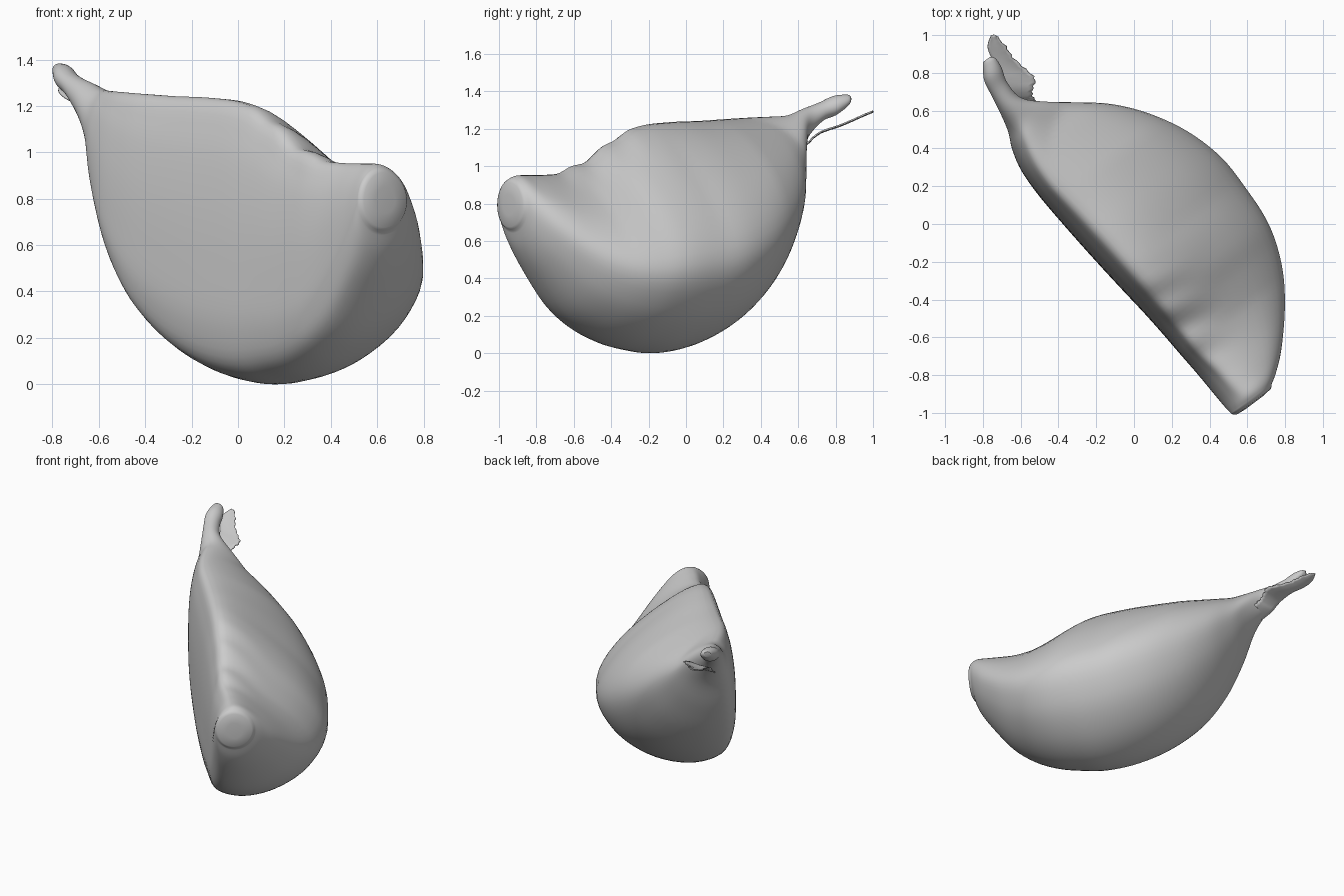
import bpy, bmesh, math
from mathutils import Vector

if "Cube" in bpy.data.objects:
    bpy.data.objects.remove(bpy.data.objects["Cube"])

ALONG = Vector((-0.6, 0.8, 0))    # root -> tip, horizontal
ACROSS = Vector((0.8, 0.6, 0))    # flat face -> rounded back


def spline(pts, n, closed=False):
    """Catmull-Rom through tuples of any length, n steps per span."""
    m, out = len(pts), []
    for i in range(m if closed else m - 1):
        if closed:
            q = [pts[(i + k) % m] for k in (-1, 0, 1, 2)]
        else:
            q = [pts[min(max(i + k, 0), m - 1)] for k in (-1, 0, 1, 2)]
        for j in range(n):
            t = j / n
            out.append(tuple(0.5 * (2 * b + (c - a) * t + (2 * a - 5 * b + 4 * c - d) * t * t
                                    + (3 * b - a - 3 * c + d) * t ** 3) for a, b, c, d in zip(*q)))
    if not closed:
        out.append(tuple(pts[-1]))
    return out


def finish(bm, name, angle):
    bmesh.ops.recalc_face_normals(bm, faces=bm.faces)
    me = bpy.data.meshes.new(name)
    bm.to_mesh(me)
    bm.free()
    ob = bpy.data.objects.new(name, me)
    bpy.context.collection.objects.link(ob)
    bpy.ops.object.select_all(action='DESELECT')
    ob.select_set(True)
    bpy.context.view_layer.objects.active = ob
    bpy.ops.object.shade_smooth_by_angle(angle=math.radians(angle))
    return ob


# Rounded-triangle cross-section in a unit box: ridge, flat face, keel, bulge, slope
WEDGE = spline([(.15, 1), (.06, .88), (.015, .66), (0, .40), (.01, .19), (.09, .05),
                (.33, 0), (.62, .055), (.88, .20), (1, .41), (.81, .66), (.42, .91)], 5, True)
N = len(WEDGE)
ROUND = [(.5 - .5 * math.sin(2 * math.pi * i / N), .5 + .5 * math.cos(2 * math.pi * i / N))
         for i in range(N)]

# Stations: along, across min, across max, z min, z max, roundness
STATIONS = [
    (-1.115, -.19, .075, .655, .935, .9), (-1.08, -.195, .13, .56, .95, .7),
    (-1.00, -.20, .225, .43, .952, .4), (-.85, -.207, .36, .235, .955, .15),
    (-.70, -.217, .465, .12, .985, 0), (-.55, -.227, .535, .05, 1.05, 0),
    (-.40, -.24, .575, .015, 1.14, 0), (-.22, -.26, .587, 0, 1.212, 0),
    (0, -.282, .582, .04, 1.235, 0), (.22, -.30, .522, .14, 1.242, 0),
    (.42, -.312, .415, .30, 1.252, 0), (.58, -.308, .285, .51, 1.26, .1),
    (.70, -.28, .14, .75, 1.265, .3), (.79, -.24, .025, .98, 1.272, .6),
    (.89, -.215, -.075, 1.13, 1.305, 1), (1.0, -.195, -.088, 1.235, 1.34, 1),
    (1.08, -.18, -.065, 1.27, 1.375, 1), (1.14, -.145, -.06, 1.315, 1.383, 1),
    (1.165, -.125, -.08, 1.34, 1.38, 1)]

# Clove body with its stalk, one loft
bm = bmesh.new()
rings = []
for s, w0, w1, z0, z1, k in spline(STATIONS, 5):
    k = min(max(k, 0), 1)
    full = .4 * min(max((s + .15) / .5, 0), 1)      # rounder back slope towards the tip
    ring = []
    for i, ((a, b), (c, d)) in enumerate(zip(WEDGE, ROUND)):
        side = math.sin(2 * math.pi * (i / N - .5)) if i > N / 2 else 0
        t = max(k, full * side)
        a, b = a + (c - a) * t, b + (d - b) * t
        w, z = w0 + (w1 - w0) * a, z0 + (z1 - z0) * b
        # Worn dents along the ridge near the root
        if -.9 < s < -.2 and b > .88:
            z -= .01 * (b - .88) / .12 * math.sin(s * 31 + a * 6) * math.sin((s + .9) / .7 * math.pi)
        p = ALONG * s + ACROSS * w
        ring.append(bm.verts.new((p.x, p.y, max(z, 0))))
    rings.append(ring)
for r, q in zip(rings, rings[1:]):
    for i in range(N):
        bm.faces.new((r[i], r[(i + 1) % N], q[(i + 1) % N], q[i]))
bm.faces.new(rings[-1])
# Root scar: softly rounded rim around a nearly flat cap
mid = sum((v.co for v in rings[0]), Vector()) / N
last = rings[0]
for scale, out in ((.94, .010), (.85, .018), (.4, .024)):
    ring = [bm.verts.new(mid + (v.co - mid) * scale - ALONG * out) for v in rings[0]]
    for i in range(N):
        bm.faces.new((last[i], last[(i + 1) % N], ring[(i + 1) % N], ring[i]))
    last = ring
bm.faces.new(last)
finish(bm, "clove_body", 50)

# Dry skin flap beside the stalk: y, x left, x right, z
FLAP = [(.58, -.64, -.50, 1.08), (.65, -.67, -.52, 1.125), (.68, -.68, -.54, 1.155),
        (.72, -.69, -.535, 1.183), (.77, -.70, -.525, 1.202), (.82, -.715, -.575, 1.218),
        (.88, -.755, -.64, 1.243), (.94, -.775, -.68, 1.27), (1.0, -.755, -.735, 1.295)]
bm = bmesh.new()
rows = []
for i, (y, x0, x1, z) in enumerate(spline(FLAP, 4)):
    x1 += .006 * math.sin(i * 2.3)
    rows.append([bm.verts.new((x0 + (x1 - x0) * j / 6, y, z - .005 * math.sin(math.pi * j / 6)))
                 for j in range(7)])
for r, q in zip(rows, rows[1:]):
    for j in range(6):
        bm.faces.new((r[j], r[j + 1], q[j + 1], q[j]))
flap = finish(bm, "skin_flap", 50)
mod = flap.modifiers.new("thickness", 'SOLIDIFY')
mod.thickness = .008
mod.offset = 0
